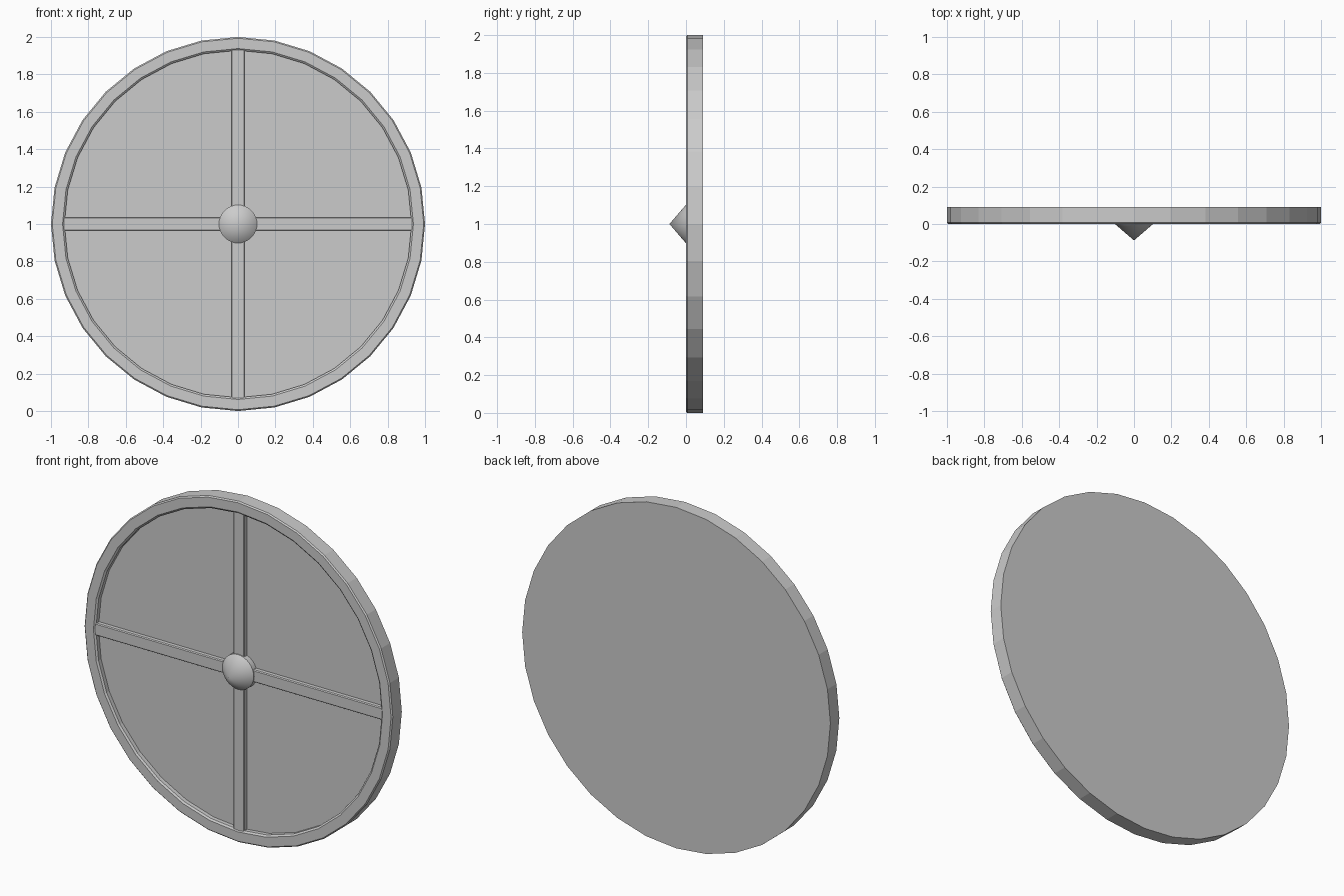
import bpy, bmesh, math

if "Cube" in bpy.data.objects:
    bpy.data.objects.remove(bpy.data.objects["Cube"])

CENTRE_Z = 1.0


def finish(name, bm, smooth=False):
    bmesh.ops.remove_doubles(bm, verts=bm.verts, dist=1e-5)
    bmesh.ops.recalc_face_normals(bm, faces=bm.faces)
    mesh = bpy.data.meshes.new(name)
    bm.to_mesh(mesh)
    bm.free()
    ob = bpy.data.objects.new(name, mesh)
    ob.location.z = CENTRE_Z
    bpy.context.collection.objects.link(ob)
    if smooth:
        bpy.context.view_layer.objects.active = ob
        ob.select_set(True)
        bpy.ops.object.shade_smooth_by_angle(angle=math.radians(30))
        ob.select_set(False)
    return ob


def lathe(name, profile, sides=32, smooth=False):
    """Revolve (radius, y) points about the y axis; zero radius closes flat."""
    bm = bmesh.new()
    rings = []
    for r, y in profile:
        if r == 0:
            rings.append([bm.verts.new((0, y, 0))] * sides)
        else:
            angles = [2 * math.pi * i / sides for i in range(sides)]
            rings.append([bm.verts.new((r * math.sin(a), y, r * math.cos(a))) for a in angles])
    for a, b in zip(rings, rings[1:]):
        for i in range(sides):
            j = (i + 1) % sides
            bm.faces.new(list(dict.fromkeys((a[i], a[j], b[j], b[i]))))
    bmesh.ops.dissolve_limit(bm, angle_limit=0.001, verts=bm.verts, edges=bm.edges)
    return finish(name, bm, smooth)


# Round board with a raised, slightly bevelled rim and recessed front
lathe("shield_board", [(0, 0.09), (1, 0.09), (1, 0.007), (0.993, 0), (0.938, 0),
                       (0.928, 0.008), (0.928, 0.032), (0, 0.032)])

# Pointed boss in the middle
lathe("centre_boss", [(0, 0.035), (0.102, 0.035), (0.102, 0.0), (0, -0.088)], smooth=True)


# Crossing straps: bevelled bars between the rim sides
def strap(name, turn):
    section = [(-0.036, 0.035), (-0.036, 0.01), (-0.031, 0.005),
               (0.031, 0.005), (0.036, 0.01), (0.036, 0.035)]
    bm = bmesh.new()
    ends = [[bm.verts.new((x, y, z)) for x, y in section] for z in (-0.932, 0.932)]
    for i in range(len(section)):
        j = (i + 1) % len(section)
        bm.faces.new((ends[0][i], ends[0][j], ends[1][j], ends[1][i]))
    for end in ends:
        bm.faces.new(end)
    finish(name, bm).rotation_euler.y = turn


strap("vertical_strap", 0)
strap("horizontal_strap", math.pi / 2)
